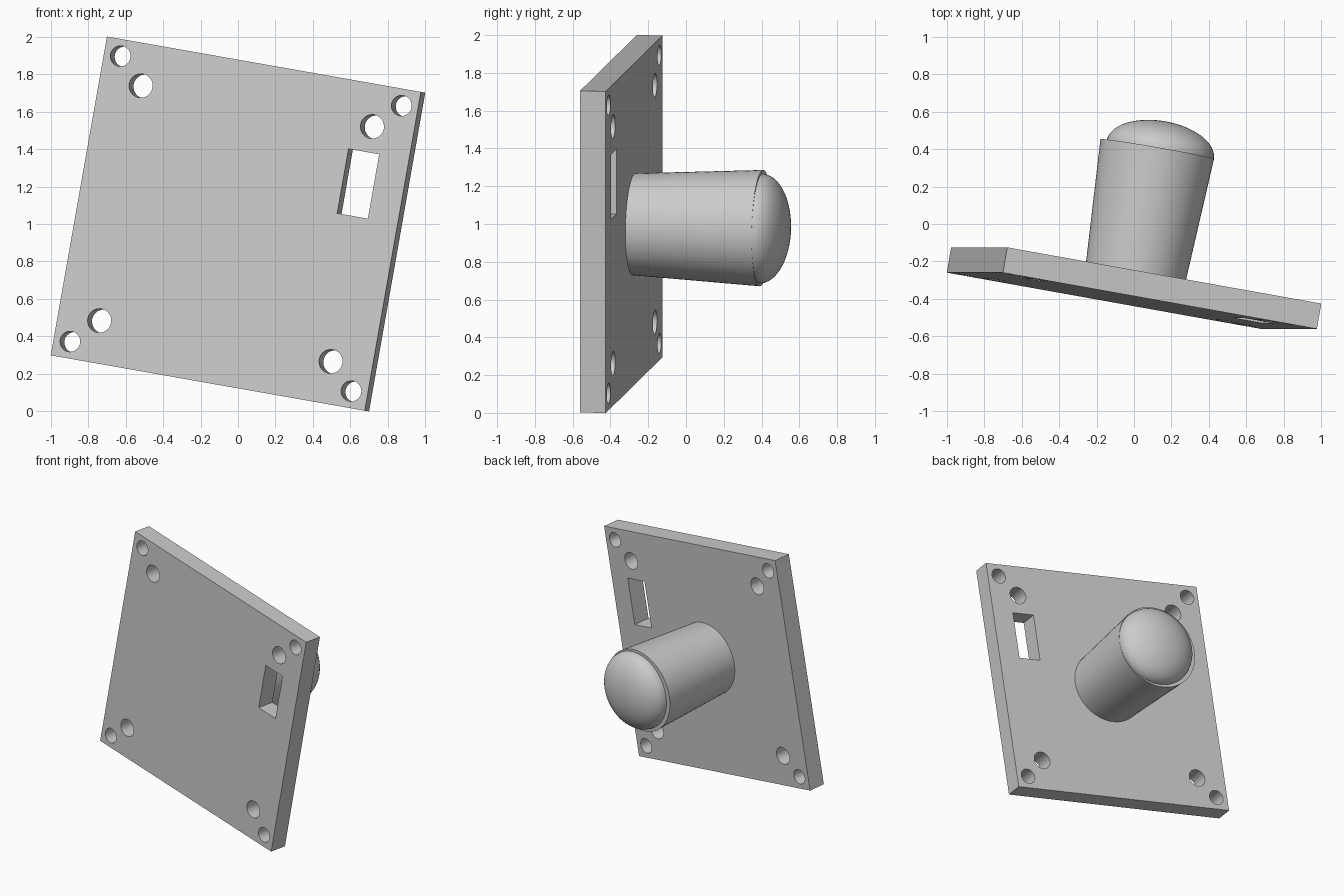
import bpy, bmesh, math
from mathutils import Matrix, Vector

if "Cube" in bpy.data.objects:
    bpy.data.objects.remove(bpy.data.objects["Cube"], do_unlink=True)

SIDE, THICK = 1.729, 0.137
STEM_LEN, STEM_BASE, STEM_END = 0.685, 0.27, 0.308
DOME_R, DOME_H = 0.29, 0.153
BACK = THICK / 2

# Common tilt of the whole assembly
tilt = (Matrix.Translation((0, -0.3425, 1.0))
        @ Matrix.Rotation(math.radians(10), 4, 'Y')
        @ Matrix.Rotation(math.radians(-10), 4, 'Z'))
# Turns a z axis shape so that it points to the back (+y)
TO_BACK = Matrix.Rotation(math.radians(-90), 4, 'X')

grey = bpy.data.materials.new("light_grey")
grey.use_nodes = True
grey.diffuse_color = (0.6, 0.6, 0.6, 1)
grey.node_tree.nodes["Principled BSDF"].inputs["Base Color"].default_value = (0.6, 0.6, 0.6, 1)


def make_object(name, bm):
    bmesh.ops.recalc_face_normals(bm, faces=bm.faces)
    mesh = bpy.data.meshes.new(name)
    bm.to_mesh(mesh)
    bm.free()
    mesh.materials.append(grey)
    obj = bpy.data.objects.new(name, mesh)
    bpy.context.collection.objects.link(obj)
    obj.matrix_world = tilt
    return obj


def add_box(bm, centre, size):
    bmesh.ops.create_cube(bm, size=1, matrix=Matrix.Translation(centre)
                          @ Matrix.Diagonal((*size, 1)))


def add_cone(bm, centre, r1, r2, depth, segments=64):
    bmesh.ops.create_cone(bm, cap_ends=True, segments=segments, radius1=r1, radius2=r2,
                          depth=depth, matrix=Matrix.Translation(centre) @ TO_BACK)


def smooth(obj):
    bpy.ops.object.select_all(action='DESELECT')
    obj.select_set(True)
    bpy.context.view_layer.objects.active = obj
    bpy.ops.object.shade_smooth_by_angle(angle=math.radians(30))


# Square plate
bm = bmesh.new()
add_box(bm, (0, 0, 0), (SIDE, THICK, SIDE))
plate = make_object("plate", bm)

# Cutter: two holes per corner and one slot
bm = bmesh.new()
for sx in (-1, 1):
    for sz in (-1, 1):
        for offset, radius in ((0.774, 0.055), (0.637, 0.064)):
            add_cone(bm, (sx * offset, 0, sz * offset), radius, radius, THICK * 2, 40)
add_box(bm, (0.616, 0, 0.323), (0.169, THICK * 2, 0.349))
cutter = make_object("hole_cutter", bm)
cutter.hide_render = True

cut = plate.modifiers.new("holes", 'BOOLEAN')
cut.operation = 'DIFFERENCE'
cut.solver = 'EXACT'
cut.object = cutter
bpy.context.view_layer.update()
bpy.ops.object.select_all(action='DESELECT')
plate.select_set(True)
bpy.context.view_layer.objects.active = plate
bpy.ops.object.modifier_apply(modifier=cut.name)
bpy.data.objects.remove(cutter, do_unlink=True)
smooth(plate)

# Stem that widens away from the plate
bm = bmesh.new()
add_cone(bm, (-0.005, BACK + STEM_LEN / 2, 0), STEM_BASE, STEM_END, STEM_LEN)
smooth(make_object("stem", bm))

# Flattened dome, set slightly to one side on the stem end
bm = bmesh.new()
bmesh.ops.create_uvsphere(bm, u_segments=64, v_segments=32, radius=1)
bmesh.ops.bisect_plane(bm, geom=bm.verts[:] + bm.edges[:] + bm.faces[:], dist=1e-4,
                       plane_co=(0, 0, 0), plane_no=(0, 0, -1), clear_outer=True)
bm.transform(Matrix.Translation((0.012, BACK + STEM_LEN, 0)) @ TO_BACK
             @ Matrix.Diagonal((DOME_R, DOME_R, DOME_H, 1)))
smooth(make_object("dome", bm))
